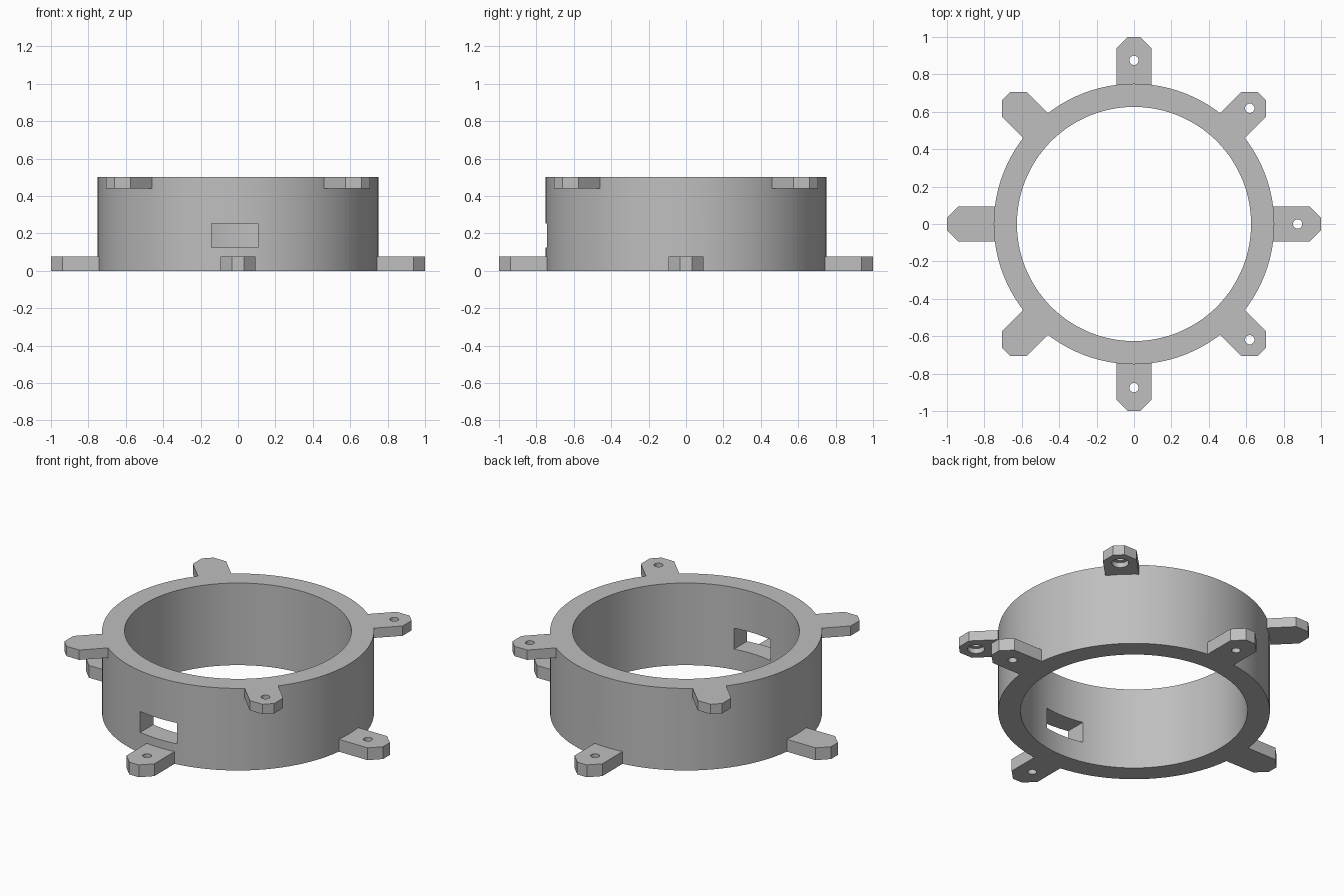
import bpy, bmesh, math
from mathutils import Matrix

if "Cube" in bpy.data.objects:
    bpy.data.objects.remove(bpy.data.objects["Cube"])

grey = bpy.data.materials.new("light_grey")
grey.diffuse_color = (0.52, 0.52, 0.52, 1)
grey.use_nodes = True
grey.node_tree.nodes["Principled BSDF"].inputs["Base Color"].default_value = grey.diffuse_color


def make_object(name, bm):
    bmesh.ops.recalc_face_normals(bm, faces=bm.faces)
    mesh = bpy.data.meshes.new(name)
    bm.to_mesh(mesh)
    bm.free()
    ob = bpy.data.objects.new(name, mesh)
    bpy.context.collection.objects.link(ob)
    mesh.materials.append(grey)
    return ob


def prism(name, outline, z0, z1, angle=0.0):
    """Extrude a flat outline from z0 to z1, turned about the z axis."""
    bm = bmesh.new()
    face = bm.faces.new([bm.verts.new((x, y, z0)) for x, y in outline])
    geom = bmesh.ops.extrude_face_region(bm, geom=[face])["geom"]
    top = [v for v in geom if isinstance(v, bmesh.types.BMVert)]
    bmesh.ops.translate(bm, verts=top, vec=(0, 0, z1 - z0))
    bm.transform(Matrix.Rotation(angle, 4, "Z"))
    return make_object(name, bm)


def circle(r, n, cx=0.0):
    return [(cx + r * math.cos(2 * math.pi * i / n), r * math.sin(2 * math.pi * i / n))
            for i in range(n)]


def boolean(target, tool, operation):
    """Apply one boolean and remove the helper."""
    mod = target.modifiers.new("bool", "BOOLEAN")
    mod.operation, mod.object, mod.solver = operation, tool, "EXACT"
    bpy.context.view_layer.objects.active = target
    bpy.ops.object.modifier_apply(modifier=mod.name)
    bpy.data.objects.remove(tool)


# Ring wall with its bore and the front window
ring = prism("mounting_ring", circle(0.75, 100), 0, 0.5)
boolean(ring, prism("bore", circle(0.626, 100), -0.1, 0.6), "DIFFERENCE")
window = [(-0.143, -0.9), (0.108, -0.9), (0.108, -0.4), (-0.143, -0.4)]
boolean(ring, prism("window", window, 0.125, 0.252), "DIFFERENCE")


# Eight screw tabs: lower ones on the axes, shorter upper ones on the diagonals
def add_tab(angle, tip, z0, z1, recess):
    w, c = 0.0935, 0.061
    outline = [(0.69, -w), (tip - c, -w), (tip, c - w),
               (tip, w - c), (tip - c, w), (0.69, w)]
    tab = prism("tab", outline, z0, z1, angle)
    boolean(tab, prism("hole", circle(0.025, 24, 0.875), z0 - 0.1, z1 + 0.1, angle), "DIFFERENCE")
    if recess:
        # Screw head recess on the underside
        boolean(tab, prism("recess", circle(0.047, 32, 0.875), z0 - 0.1, z0 + 0.03, angle), "DIFFERENCE")
    boolean(ring, tab, "UNION")


for i in range(4):
    add_tab(i * math.pi / 2, 1.0, 0, 0.075, False)
    add_tab((i + 0.5) * math.pi / 2, 0.967, 0.44, 0.5, True)

bpy.ops.object.select_all(action="DESELECT")
ring.select_set(True)
bpy.context.view_layer.objects.active = ring
bpy.ops.object.shade_smooth_by_angle(angle=math.radians(30))
